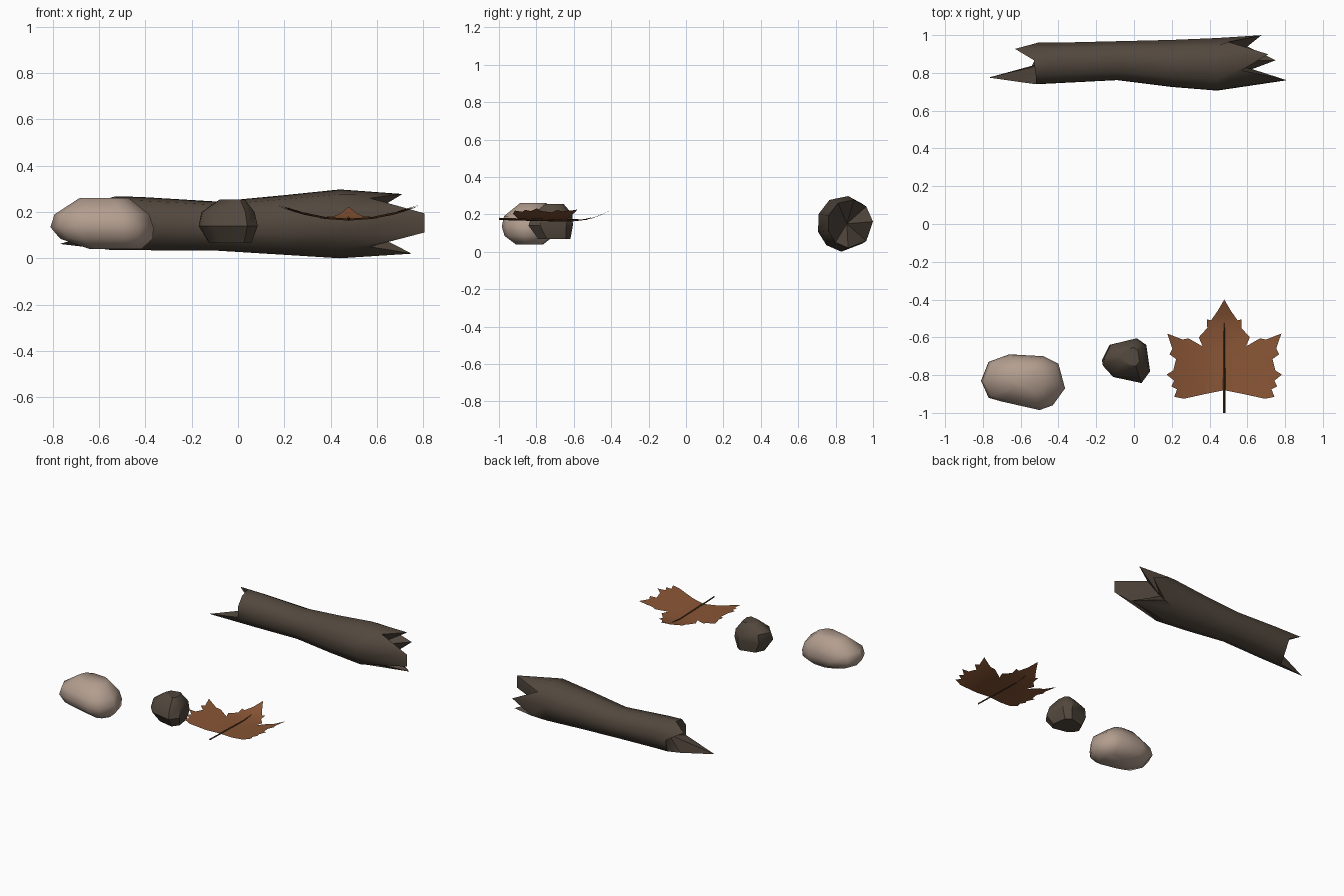
import bpy, bmesh, math

if "Cube" in bpy.data.objects:
    bpy.data.objects.remove(bpy.data.objects["Cube"])

def material(name, rgb):
    m = bpy.data.materials.new(name)
    m.diffuse_color = (*rgb, 1)
    m.use_nodes = True
    m.node_tree.nodes["Principled BSDF"].inputs["Base Color"].default_value = m.diffuse_color
    return m

BARK = material("dark bark", (0.085, 0.064, 0.047))
PALE = material("pale stone", (0.45, 0.34, 0.275))
DARK = material("dark stone", (0.085, 0.064, 0.047))
LEAF = material("autumn leaf", (0.25, 0.092, 0.036))
STEM = material("leaf stem", (0.06, 0.03, 0.015))

def finish(bm, name, mat, angle=None):
    bmesh.ops.recalc_face_normals(bm, faces=bm.faces[:])
    me = bpy.data.meshes.new(name)
    bm.to_mesh(me)
    bm.free()
    me.materials.append(mat)
    ob = bpy.data.objects.new(name, me)
    bpy.context.collection.objects.link(ob)
    if angle:
        bpy.ops.object.select_all(action='DESELECT')
        ob.select_set(True)
        bpy.context.view_layer.objects.active = ob
        bpy.ops.object.shade_smooth_by_angle(angle=math.radians(angle))
    return ob

# Log: lofted rings, with splintered ends given by an x position per corner
ANG = [197, 160, 122, 80, 45, 5, -45, -95, -130]
LEFT = [-.52, -.52, -.52, -.53, -.63, -.51, -.50, -.54, -.77]
RIGHT = [.805, .805, .57, .71, .50, .675, .55, .75, .57]
RINGS = [(LEFT, .735, .96, .035, .27), ([-.42] * 9, .74, .96, .035, .267),
         ([-.09] * 9, .757, .968, .033, .247), ([.2] * 9, .72, .975, .015, .275),
         ([.44] * 9, .70, .985, .0, .30), (RIGHT, .755, 1.0, .02, .28)]
bm = bmesh.new()
loops = []
for xs, y0, y1, z0, z1 in RINGS:
    loops.append([bm.verts.new((x, (y0 + y1) / 2 + (y1 - y0) / 2 * math.cos(math.radians(a)),
                                (z0 + z1) / 2 + (z1 - z0) / 2 * math.sin(math.radians(a))))
                  for x, a in zip(xs, ANG)])
for a, b in zip(loops, loops[1:]):
    for i in range(9):
        j = (i + 1) % 9
        bm.faces.new((a[i], a[j], b[j], b[i]))
for ring, centre in ((loops[0], (-.46, .85, .15)), (loops[-1], (.5, .86, .15))):
    c = bm.verts.new(centre)          # hollow broken end
    for i in range(9):
        bm.faces.new((ring[i], ring[(i + 1) % 9], c))
finish(bm, "log", BARK, 50)

# Stones: convex hulls of the plan outline and smaller bottom and top outlines
def stone(name, mat, outline, levels, angle):
    bm = bmesh.new()
    n = len(outline)
    cx = sum(p[0] for p in outline) / n
    cy = sum(p[1] for p in outline) / n
    for z, s, dx, dy in levels:
        for x, y in outline:
            bm.verts.new((cx + (x - cx) * s + dx, cy + (y - cy) * s + dy, z))
    r = bmesh.ops.convex_hull(bm, input=bm.verts[:])
    junk = {v for v in r["geom_interior"] + r["geom_unused"] if isinstance(v, bmesh.types.BMVert)}
    bmesh.ops.delete(bm, geom=list(junk), context='VERTS')
    finish(bm, name, mat, angle)

stone("pale_stone", PALE,
      [(-.81, -.83), (-.77, -.73), (-.66, -.69), (-.48, -.70), (-.40, -.74),
       (-.365, -.87), (-.43, -.96), (-.5, -.985), (-.7, -.94), (-.77, -.92)],
      [(.04, .5, .06, .0), (.085, .90, .02, .0), (.135, 1, 0, 0), (.19, .92, .0, .0),
       (.26, .48, .01, .02)], 60)
stone("dark_stone", DARK,
      [(-.17, -.72), (-.13, -.64), (.015, -.605), (.065, -.64),
       (.085, -.78), (.04, -.842), (-.11, -.81), (-.165, -.75)],
      [(.067, .72, .01, .02), (.14, 1, 0, 0), (.2, .9, .0, .01), (.255, .42, .02, .02)], 40)

# Leaf: mirrored lobed outline, cut into strips and curled upward
HALF = [(0, -.40), (.035, -.46), (.07, -.51), (.092, -.505), (.09, -.55), (.135, -.60),
        (.115, -.648), (.19, -.605), (.22, -.612), (.302, -.58), (.275, -.66), (.29, -.69),
        (.255, -.715), (.27, -.775), (.305, -.797), (.265, -.83), (.28, -.86), (.25, -.875),
        (.265, -.915), (.215, -.925), (.1, -.90), (0, -.88)]
CX = .478

def leaf_z(dx, y):
    return .163 + .68 * dx * dx + 1.35 * max(0, y + .61) ** 2 + .03 * max(0, -.6 - y)

bm = bmesh.new()
for s in (1, -1):
    bm.faces.new([bm.verts.new((s * x, y, 0)) for x, y in HALF])
bmesh.ops.remove_doubles(bm, verts=bm.verts[:], dist=1e-5)
cuts = [((d, 0, 0), (1, 0, 0)) for d in (-.2, -.1, .1, .2)] + \
       [((0, y, 0), (0, 1, 0)) for y in (-.8, -.7, -.6, -.5)]
for co, no in cuts:
    bmesh.ops.bisect_plane(bm, geom=bm.verts[:] + bm.edges[:] + bm.faces[:],
                           plane_co=co, plane_no=no)
bmesh.ops.triangulate(bm, faces=bm.faces[:])
for v in bm.verts:
    v.co.z = leaf_z(v.co.x, v.co.y)
    v.co.x += CX
bm.normal_update()
if sum(f.normal.z for f in bm.faces) < 0:
    bmesh.ops.reverse_faces(bm, faces=bm.faces[:])
finish(bm, "leaf", LEAF, 60)

# Stem: thin tapered rod along the midrib
bm = bmesh.new()
prev = None
for y, r in ((-1.0, .006), (-.88, .006), (-.75, .005), (-.62, .004), (-.525, .002)):
    z = leaf_z(0, y) + .001
    ring = [bm.verts.new((CX + r * a, y, z + r * b)) for a, b in ((1, 0), (0, 1), (-1, 0), (0, -1))]
    if prev:
        for i in range(4):
            bm.faces.new((prev[i], prev[(i + 1) % 4], ring[(i + 1) % 4], ring[i]))
    else:
        bm.faces.new(ring)
    prev = ring
bm.faces.new(prev)
finish(bm, "leaf_stem", STEM)
